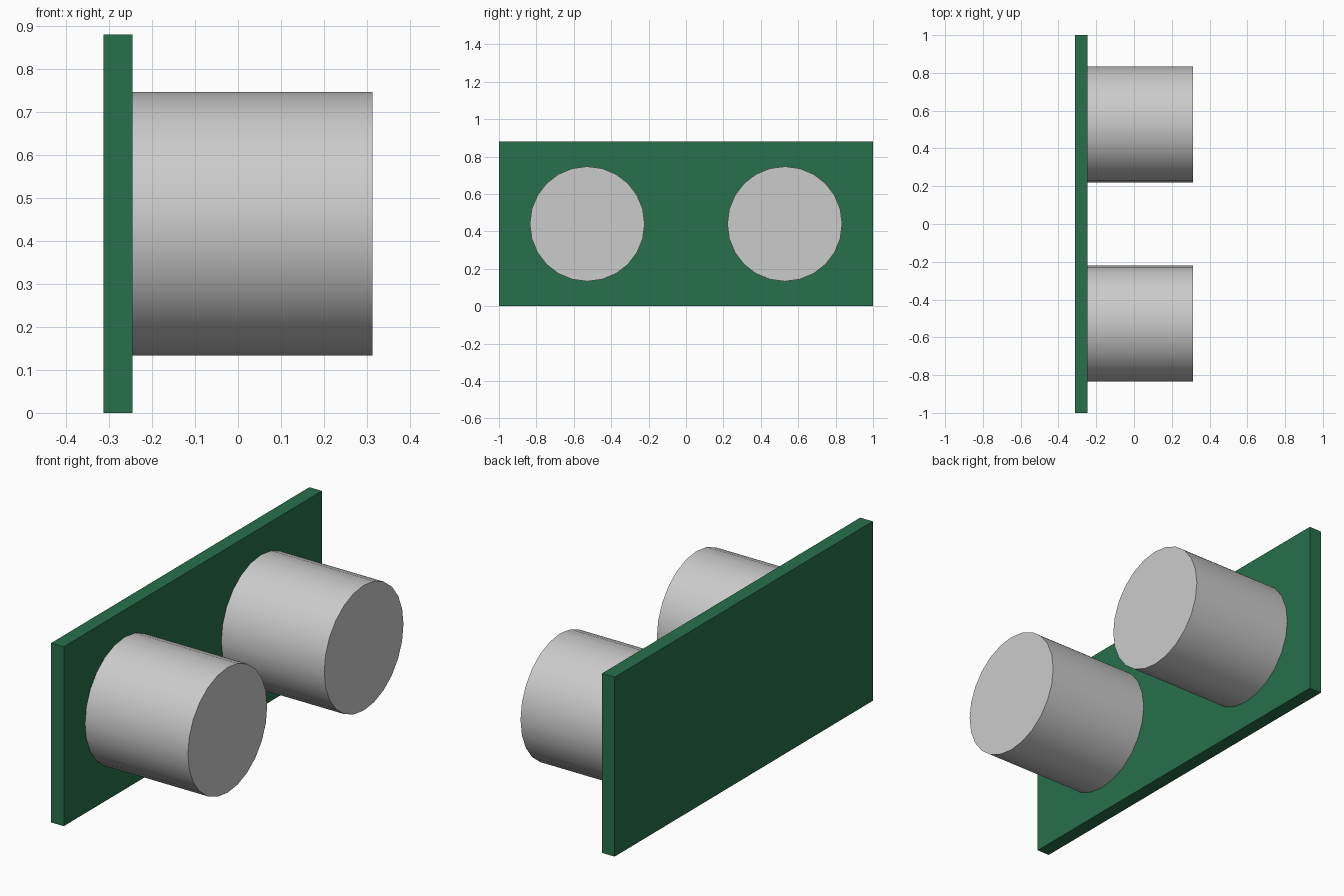
import bpy
from math import pi

if "Cube" in bpy.data.objects:
    bpy.data.objects.remove(bpy.data.objects["Cube"])

XB, XP, XF = -0.313, -0.245, 0.313   # board back, board front, cylinder ends
H, R = 0.88, 0.307

# Circuit board plate
bpy.ops.mesh.primitive_cube_add(size=1, location=((XB + XP) / 2, 0, H / 2))
board = bpy.context.object
board.name = "board"
board.scale = (XP - XB, 2, H)
bpy.ops.object.transform_apply(location=False, rotation=False, scale=True)
green = bpy.data.materials.new("board_green")
green.diffuse_color = (0.02, 0.16, 0.07, 1)
green.use_nodes = True
green.node_tree.nodes["Principled BSDF"].inputs["Base Color"].default_value = green.diffuse_color
board.data.materials.append(green)


# Round sensor cylinder standing out from the board
def sensor(name, y):
    bpy.ops.mesh.primitive_cylinder_add(
        vertices=24, radius=R, depth=XF - XP,
        location=((XF + XP) / 2, y, H / 2), rotation=(0, pi / 2, 0))
    bpy.context.object.name = name
    bpy.ops.object.shade_smooth_by_angle(angle=pi / 6)


for label, side in (("left", -1), ("right", 1)):
    sensor(label + "_sensor", side * 0.528)
